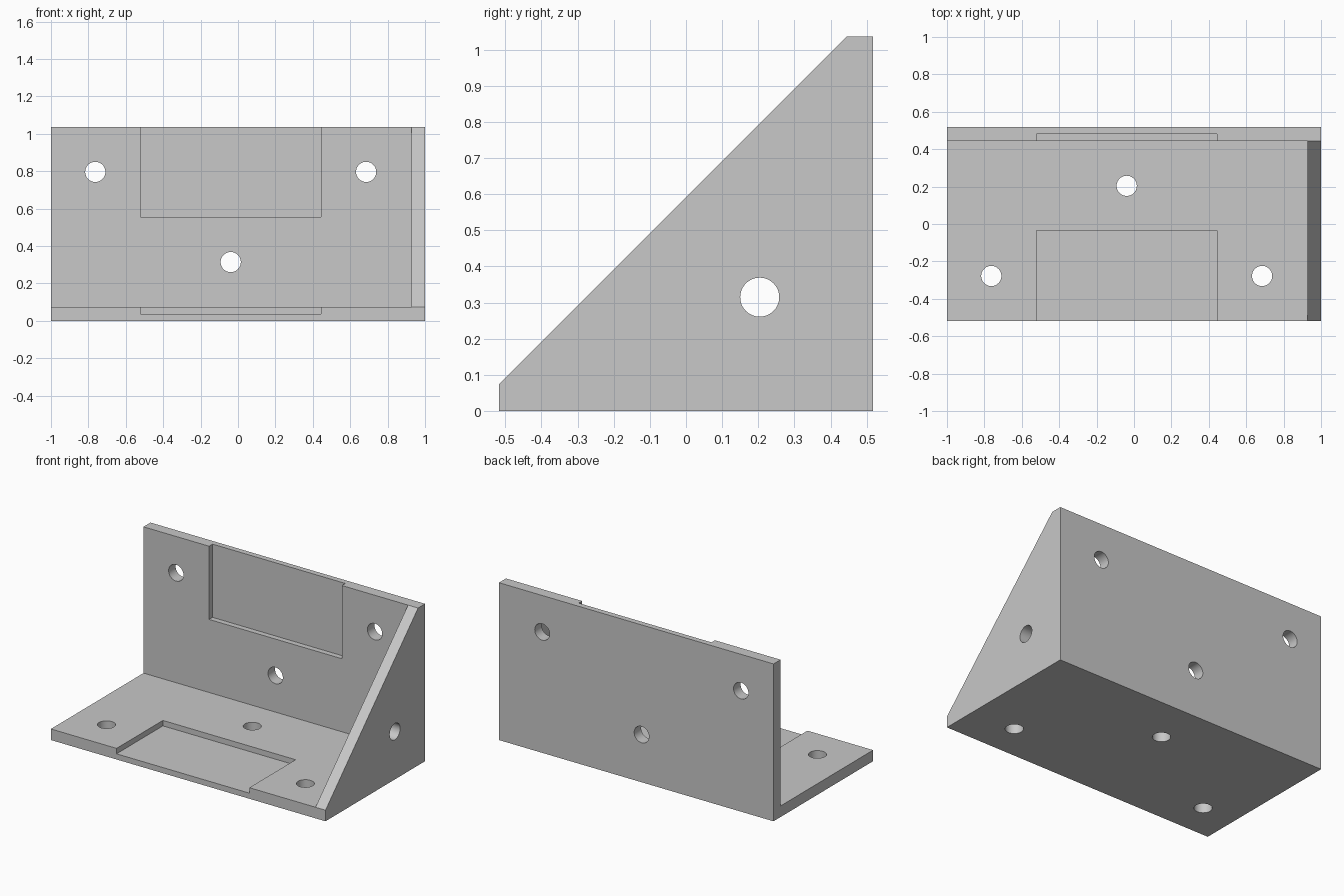
import bpy
import bmesh
from math import pi
from mathutils import Matrix, Vector

cube = bpy.data.objects.get("Cube")
if cube:
    bpy.data.objects.remove(cube, do_unlink=True)

HALF = 0.518          # half depth
HEIGHT = 1.036
THICK = 0.073         # plate thickness
RADIUS = 0.054        # screw hole radius

grey = bpy.data.materials.new("plain grey")
grey.use_nodes = True
colour = (0.58, 0.58, 0.58, 1)
grey.diffuse_color = colour
grey.node_tree.nodes["Principled BSDF"].inputs["Base Color"].default_value = colour


def make_object(name, bm):
    bmesh.ops.recalc_face_normals(bm, faces=bm.faces)
    mesh = bpy.data.meshes.new(name)
    bm.to_mesh(mesh)
    bm.free()
    mesh.materials.append(grey)
    obj = bpy.data.objects.new(name, mesh)
    bpy.context.collection.objects.link(obj)
    return obj


def extrude_side_profile(name, points, x0, x1):
    """Extrude a (y, z) outline along x."""
    bm = bmesh.new()
    face = bm.faces.new([bm.verts.new((x0, y, z)) for y, z in points])
    moved = bmesh.ops.extrude_face_region(bm, geom=[face])["geom"]
    bmesh.ops.translate(bm, vec=(x1 - x0, 0, 0),
                        verts=[v for v in moved if isinstance(v, bmesh.types.BMVert)])
    return make_object(name, bm)


def box(name, low, high):
    low, high = Vector(low), Vector(high)
    bm = bmesh.new()
    bmesh.ops.create_cube(bm, size=1, matrix=Matrix.Translation((low + high) / 2)
                          @ Matrix.Diagonal((*(high - low), 1)))
    return make_object(name, bm)


def drill(name, centre, axis):
    turn = {"x": Matrix.Rotation(pi / 2, 4, "Y"),
            "y": Matrix.Rotation(pi / 2, 4, "X"),
            "z": Matrix.Identity(4)}[axis]
    bm = bmesh.new()
    bmesh.ops.create_cone(bm, cap_ends=True, segments=48, radius1=RADIUS, radius2=RADIUS,
                          depth=0.2, matrix=Matrix.Translation(centre) @ turn)
    return make_object(name, bm)


def combine(target, tool, operation):
    mod = target.modifiers.new(operation.lower(), "BOOLEAN")
    mod.operation = operation
    mod.solver = "EXACT"
    mod.object = tool
    bpy.context.view_layer.objects.active = target
    bpy.ops.object.modifier_apply(modifier=mod.name)
    bpy.data.objects.remove(tool, do_unlink=True)


# L-shaped body: base plate and back wall
inner = HALF - THICK
bracket = extrude_side_profile("corner_bracket", [
    (-HALF, 0), (HALF, 0), (HALF, HEIGHT), (inner, HEIGHT),
    (inner, THICK), (-HALF, THICK)], -1, 1 - THICK)

# Triangular end plate
end_plate = extrude_side_profile("end_plate", [
    (-HALF, 0), (HALF, 0), (HALF, HEIGHT), (inner, HEIGHT), (-HALF, THICK)],
    1 - THICK, 1)
combine(bracket, end_plate, "UNION")

# Shallow pockets open to the outer edges of both plates
left, right, floor, start = -0.522, 0.445, 0.037, 0.554
combine(bracket, box("base_pocket", (left, -HALF - 0.1, floor),
                     (right, HALF - start, 0.2)), "DIFFERENCE")
combine(bracket, box("wall_pocket", (left, inner - 0.1, start),
                     (right, HALF - floor, HEIGHT + 0.1)), "DIFFERENCE")

# Screw holes: the same pattern in both plates, measured from the corner
for x, reach in [(-0.763, 0.796), (0.685, 0.796), (-0.039, 0.314)]:
    combine(bracket, drill("base_hole", (x, HALF - reach, THICK / 2), "z"), "DIFFERENCE")
    combine(bracket, drill("wall_hole", (x, HALF - THICK / 2, reach), "y"), "DIFFERENCE")
combine(bracket, drill("end_hole", (1 - THICK / 2, 0.204, 0.315), "x"), "DIFFERENCE")

# Smooth hole walls, crisp edges
bpy.ops.object.select_all(action="DESELECT")
bracket.select_set(True)
bpy.context.view_layer.objects.active = bracket
bpy.ops.object.shade_smooth_by_angle(angle=pi / 6)
